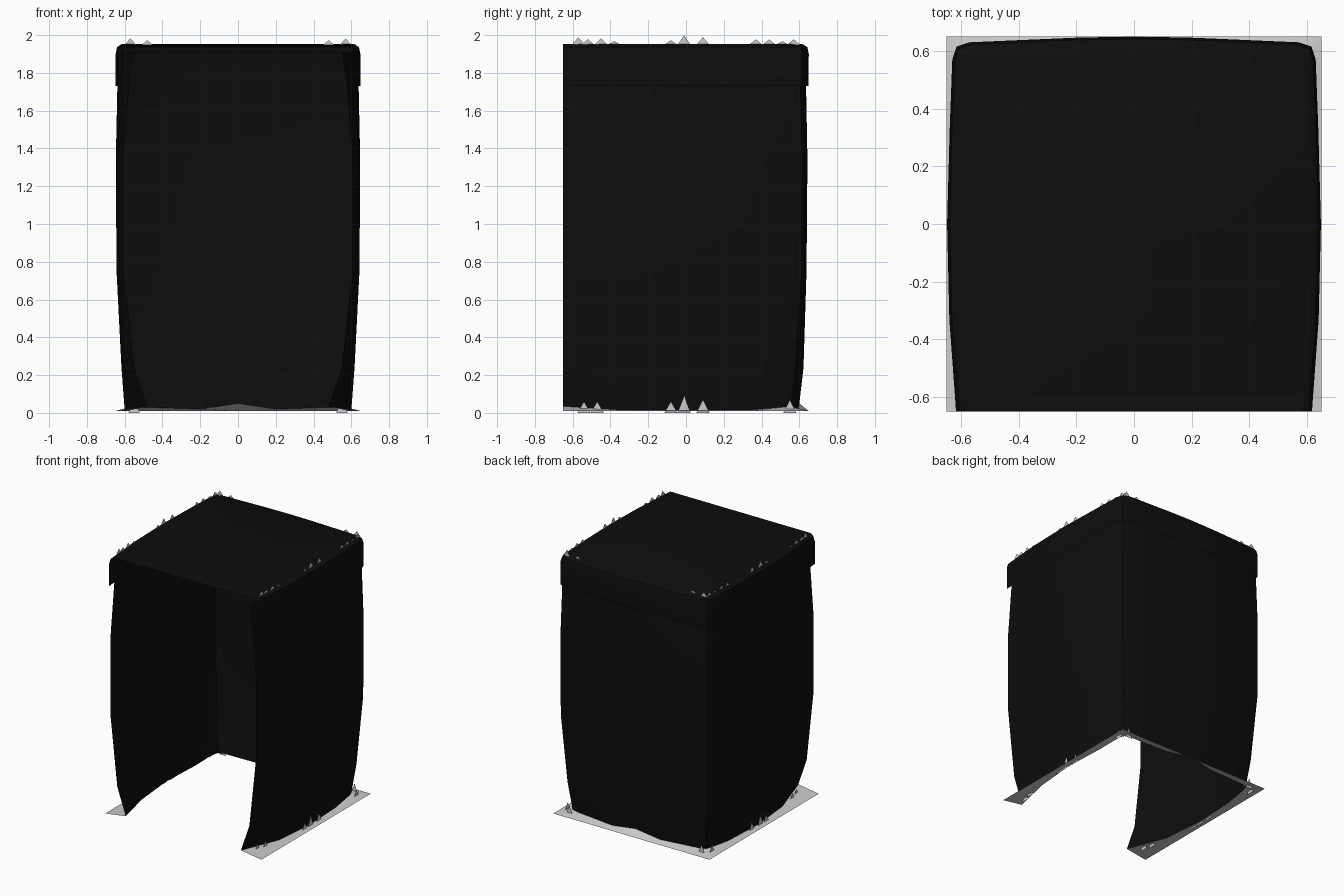
import bpy, bmesh

if "Cube" in bpy.data.objects:
    bpy.data.objects.remove(bpy.data.objects["Cube"])

black = bpy.data.materials.new("black_cloth")
black.diffuse_color = (0.004, 0.004, 0.004, 1)
black.use_nodes = True
black.node_tree.nodes["Principled BSDF"].inputs["Base Color"].default_value = black.diffuse_color


def outline(front, mid, back, s, z):
    """U-shaped plan, open at the front; z is one height or five from front to back."""
    zs = z if isinstance(z, tuple) else (z,) * 5
    half = [(front, -0.65, zs[0]),
            (front + 0.75 * (mid - front), -0.33, zs[1]),
            (mid, 0.0, zs[1]),
            (mid + 0.5 * (s - mid), 0.33, zs[1]),
            (s, s - 0.06, zs[2]),
            (s - 0.015, s - 0.015, zs[2]),
            (s - 0.06, s, zs[2]),
            (0.2, s + 0.8 * (back - s), zs[3])]
    return half + [(0, back, zs[4])] + [(-x, y, h) for x, y, h in reversed(half)]


def loft(name, rings, cap=False, mat=None, angle=0.6):
    """Skin between open outlines, optionally closing the last one."""
    bm = bmesh.new()
    rows = [[bm.verts.new(p) for p in ring] for ring in rings]
    for a, b in zip(rows, rows[1:]):
        for i in range(len(a) - 1):
            bm.faces.new((a[i], a[i + 1], b[i + 1], b[i]))
    if cap:
        bm.faces.new(rows[-1])
    return finish(name, bm, mat, angle)


def finish(name, bm, mat=None, angle=None):
    me = bpy.data.meshes.new(name)
    bm.to_mesh(me)
    bm.free()
    ob = bpy.data.objects.new(name, me)
    bpy.context.collection.objects.link(ob)
    if mat:
        me.materials.append(mat)
    if angle:
        bpy.ops.object.select_all(action='DESELECT')
        ob.select_set(True)
        bpy.context.view_layer.objects.active = ob
        bpy.ops.object.shade_smooth_by_angle(angle=angle)
    return ob


# Bulging side and back walls
hem_z = (0.035, 0.014, 0.03, 0.02, 0.05)
hem = outline(0.48, 0.60, 0.60, 0.57, hem_z)
loft("walls", [hem,
               outline(0.55, 0.617, 0.622, 0.595, 0.24),
               outline(0.605, 0.643, 0.638, 0.628, 0.75),
               outline(0.607, 0.647, 0.643, 0.63, 1.34),
               outline(0.575, 0.638, 0.635, 0.62, 1.76),
               outline(0.55, 0.615, 0.615, 0.595, 1.91)], mat=black)

# Hood over the top with a rounded rim
loft("hood", [outline(0.617, 0.648, 0.648, 0.63, 1.73),
              outline(0.617, 0.648, 0.65, 0.63, 1.90),
              outline(0.605, 0.640, 0.642, 0.622, 1.937),
              outline(0.585, 0.615, 0.615, 0.598, 1.953)], cap=True, mat=black)

# Ground skirt spreading from the hem to a square edge
half = [(0.65, y) for y in (-0.65, -0.33, 0, 0.33, 0.55, 0.65)] + [(0.55, 0.65), (0.2, 0.65)]
square = [(x, y, 0.01) for x, y in half + [(0, 0.65)] + [(-x, y) for x, y in reversed(half)]]
loft("ground_skirt", [square, hem], angle=0.5)

# Small upright triangular tufts
bm = bmesh.new()


def tuft(x, y, z, h, w, along_y):
    dx, dy = (0, w) if along_y else (w, 0)
    bm.faces.new([bm.verts.new(p) for p in
                  ((x - dx, y - dy, z), (x + dx, y + dy, z), (x, y, z + h))])


top_side = [(-0.57, 0.04), (-0.52, 0.03), (-0.45, 0.035), (-0.38, 0.02), (-0.08, 0.025),
            (-0.01, 0.05), (0.09, 0.04), (0.37, 0.03), (0.44, 0.03), (0.51, 0.02), (0.57, 0.03)]
low_side = [(-0.54, 0.06), (-0.47, 0.06), (-0.08, 0.06), (-0.01, 0.09), (0.09, 0.07), (0.55, 0.07)]
for side in (-1, 1):
    for y, h in top_side:
        tuft(side * (0.612 - 0.06 * y * y), y, 1.948, h, 0.035, True)
    for y, h in low_side:
        tuft(side * (0.612 - (0.25 * y * y if y < 0 else 0.02 * y)), y, 0.0, h, 0.035, True)
    # Tufts on the back corners
    for x, h in ((0.57, 0.035), (0.48, 0.025)):
        tuft(side * x, 0.60, 1.948, h, 0.03, False)
    tuft(side * 0.55, 0.60, 0.0, 0.08, 0.03, False)
finish("tufts", bm)
